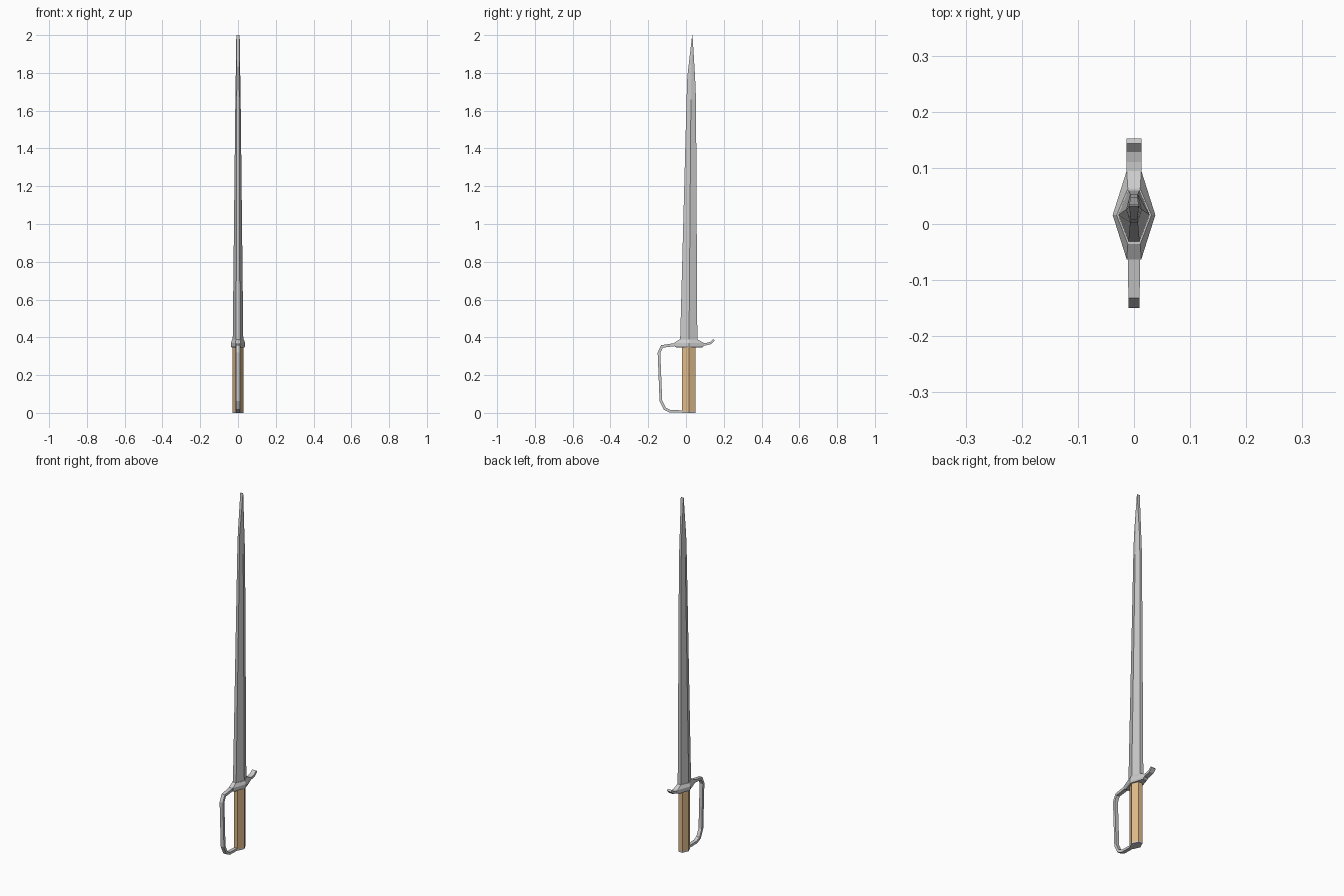
import bpy
from mathutils import Vector

if "Cube" in bpy.data.objects:
    bpy.data.objects.remove(bpy.data.objects["Cube"])


def make_object(name, verts, faces, material=None):
    mesh = bpy.data.meshes.new(name)
    mesh.from_pydata(verts, [], faces)
    mesh.update()
    obj = bpy.data.objects.new(name, mesh)
    bpy.context.collection.objects.link(obj)
    if material:
        mesh.materials.append(material)
    return obj


def loft(name, rings, material=None):
    """Join rings of equal point count with quads and cap both ends."""
    n = len(rings[0])
    verts = [p for ring in rings for p in ring]
    faces = [tuple(reversed(range(n))), tuple(range(len(verts) - n, len(verts)))]
    for r in range(len(rings) - 1):
        for i in range(n):
            j = (i + 1) % n
            faces.append((r * n + i, r * n + j, (r + 1) * n + j, (r + 1) * n + i))
    return make_object(name, verts, faces, material)


def hexagon(z, front, middle, back, half_mid, half_edge):
    """Flattened diamond section with blunt front and back edges."""
    return [(-half_edge, front, z), (half_edge, front, z), (half_mid, middle, z),
            (half_edge, back, z), (-half_edge, back, z), (-half_mid, middle, z)]


def strip(name, path):
    """Sweep a rectangle along (y, z, half thickness, half width) points."""
    pts = [Vector((p[0], p[1])) for p in path]
    rings = []
    for i, (y, z, t, w) in enumerate(path):
        a = (pts[i] - pts[max(i - 1, 0)]).normalized()
        b = (pts[min(i + 1, len(pts) - 1)] - pts[i]).normalized()
        d = (a + b).normalized()
        normal = Vector((-d.y, d.x))
        # mitre so the strip keeps its thickness round corners
        k = t / max(0.5, d.dot(b if b.length else a))
        o, s = pts[i] + normal * k, pts[i] - normal * k
        rings.append([(-w, o.x, o.y), (-w, s.x, s.y), (w, s.x, s.y), (w, o.x, o.y)])
    return loft(name, rings)


wood = bpy.data.materials.new("wood")
wood.diffuse_color = (0.75, 0.5, 0.26, 1)
wood.use_nodes = True
wood.node_tree.nodes["Principled BSDF"].inputs["Base Color"].default_value = wood.diffuse_color

# Blade, tapering to a chisel tip
loft("blade", [
    hexagon(0.385, -0.031, 0.016, 0.06, 0.028, 0.01),
    hexagon(1.66, 0.003, 0.026, 0.053, 0.014, 0.007),
    hexagon(1.78, 0.007, 0.028, 0.048, 0.012, 0.006),
    hexagon(2.0, 0.0325, 0.0335, 0.0345, 0.009, 0.0085),
])

# Guard block
loft("guard", [
    hexagon(0.345, -0.05, 0.016, 0.083, 0.034, 0.012),
    hexagon(0.354, -0.063, 0.016, 0.095, 0.038, 0.013),
    hexagon(0.37, -0.063, 0.016, 0.095, 0.038, 0.013),
    hexagon(0.388, -0.036, 0.016, 0.063, 0.031, 0.011),
])

# Grip and its metal end cap
loft("grip", [hexagon(z, -0.02, 0.016, 0.05, 0.028, 0.012) for z in (0.008, 0.346)], wood)
loft("end_cap", [hexagon(z, -0.02, 0.016, 0.05, 0.028, 0.012) for z in (0.0, 0.008)])

# Knuckle bow
strip("knuckle_bow", [
    (-0.055, 0.362, 0.008, 0.011), (-0.127, 0.352, 0.007, 0.01),
    (-0.143, 0.318, 0.007, 0.01), (-0.133, 0.065, 0.007, 0.01),
    (-0.112, 0.022, 0.007, 0.01), (-0.085, 0.009, 0.007, 0.01),
    (-0.015, 0.007, 0.006, 0.01),
])

# Curled rear quillon
strip("quillon", [
    (0.085, 0.362, 0.008, 0.013), (0.112, 0.365, 0.006, 0.013),
    (0.131, 0.37, 0.006, 0.013), (0.148, 0.387, 0.006, 0.013),
])
